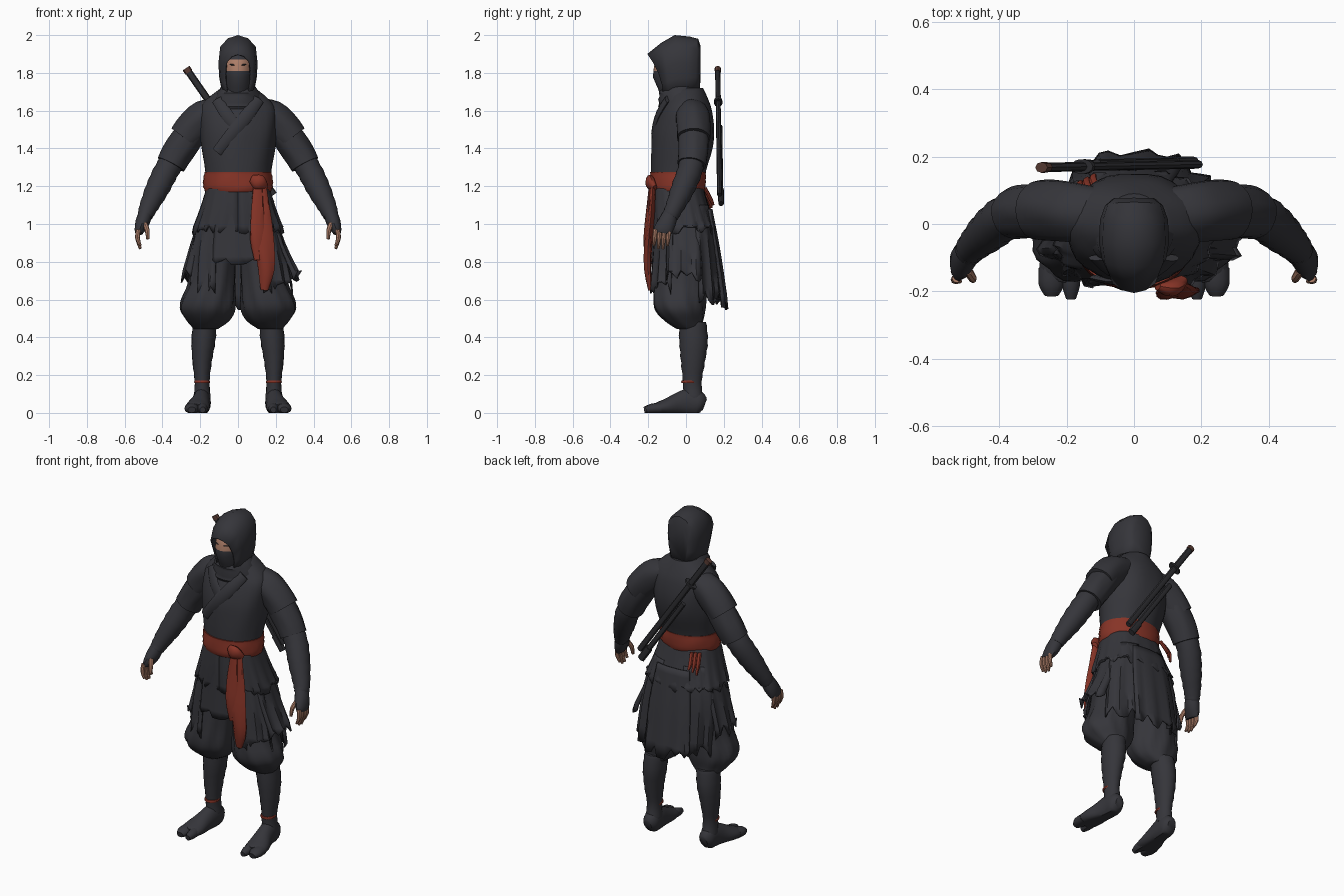
import bpy, bmesh, random
from math import sin, cos, pi, radians, copysign
from mathutils import Vector

random.seed(4)
if "Cube" in bpy.data.objects:
    bpy.data.objects.remove(bpy.data.objects["Cube"])


def material(name, rgb):
    m = bpy.data.materials.new(name)
    m.use_nodes = True
    m.diffuse_color = (*rgb, 1)
    node = m.node_tree.nodes["Principled BSDF"]
    node.inputs["Base Color"].default_value = (*rgb, 1)
    node.inputs["Roughness"].default_value = 0.9
    return m


CLOTH = material("charcoal cloth", (0.036, 0.036, 0.043))
DARK = material("black leather", (0.027, 0.027, 0.031))
RED = material("rust red sash", (0.24, 0.034, 0.020))
SKIN = material("skin", (0.42, 0.21, 0.14))
BROWN = material("brown grip", (0.10, 0.045, 0.034))


def finish(name, bm, mats, mirror=False, thick=0, angle=40):
    bmesh.ops.recalc_face_normals(bm, faces=bm.faces)
    me = bpy.data.meshes.new(name)
    bm.to_mesh(me)
    bm.free()
    ob = bpy.data.objects.new(name, me)
    bpy.context.collection.objects.link(ob)
    for m in mats:
        me.materials.append(m)
    if thick:
        ob.modifiers.new("thickness", "SOLIDIFY").thickness = thick
    if mirror:
        ob.modifiers.new("mirror", "MIRROR").use_mirror_merge = False
    bpy.ops.object.select_all(action="DESELECT")
    bpy.context.view_layer.objects.active = ob
    ob.select_set(True)
    bpy.ops.object.shade_smooth_by_angle(angle=radians(angle))
    return ob


def resample(rings, sub):
    """Catmull-Rom interpolation between rings."""
    out = []
    for i in range(len(rings) - 1):
        p = [rings[max(0, min(len(rings) - 1, i + d))] for d in (-1, 0, 1, 2)]
        for s in range(sub):
            t = s / sub
            out.append([b + .5 * t * (c - a + t * (2*a - 5*b + 4*c - d + t * (3*(b - c) + d - a)))
                        for a, b, c, d in zip(*p)])
    return out + [list(rings[-1])]


def loft(name, mats, rings, n=20, sub=3, flat=False, folds=0, amp=0.0, wrap=0.0,
         ref=(0, 1, 0), rule=None, **kw):
    """Skin elliptical rings (x, y, z, rx, ry) along a path."""
    rings = resample(rings, sub)
    pts = [Vector(r[:3]) for r in rings]
    bm = bmesh.new()
    loops = []
    for i, r in enumerate(rings):
        u, v = Vector((1, 0, 0)), Vector((0, -1, 0))
        if not flat:
            t = (pts[min(i + 1, len(pts) - 1)] - pts[max(i - 1, 0)]).normalized()
            u = t.cross(Vector(ref)).normalized()
            v = t.cross(u)
        loop = []
        for k in range(n):
            a = 2 * pi * k / n
            f = 1 + wrap * (i % 2) + amp * sin(folds * a + i * .35) * sin(pi * i / len(rings))
            co = pts[i] + u * (cos(a) * r[3] * f) + v * (sin(a) * r[4] * f)
            co.z = max(co.z, 0)
            loop.append(bm.verts.new(co))
        loops.append(loop)
    for a, b in zip(loops, loops[1:]):
        for k in range(n):
            bm.faces.new((a[k], a[(k + 1) % n], b[(k + 1) % n], b[k]))
    bm.faces.new(loops[0])
    bm.faces.new(loops[-1])
    if rule:
        for f in bm.faces:
            f.material_index = rule(f.calc_center_median())
    return finish(name, bm, mats, **kw)


def panel(name, a0, a1, rings, jag=.03, pleat=.035):
    """Hanging cloth around the hips, rings (z, rx, ry, cy), torn at the hem."""
    rings = resample(rings, 4)
    cols = max(6, int((a1 - a0) / 6))
    bm = bmesh.new()
    grid = []
    for i, (z, rx, ry, cy) in enumerate(rings):
        h = i / (len(rings) - 1)
        row = []
        for k in range(cols + 1):
            a = radians(a0 + (a1 - a0) * k / cols)
            sx, sy = (copysign(abs(c) ** .8, c) for c in (sin(a), -cos(a)))
            f = 1 + pleat * h * sin(k * 1.9)
            dz = random.uniform(-jag, jag) if i == len(rings) - 1 else 0
            row.append(bm.verts.new((rx * f * sx, cy + ry * f * sy, z + dz)))
        grid.append(row)
    for r, s in zip(grid, grid[1:]):
        for k in range(cols):
            bm.faces.new((r[k], r[k + 1], s[k + 1], s[k]))
    return finish(name, bm, [CLOTH], thick=.008)


# Torso, scarf and crossed lapels
loft("torso", [CLOTH], [(0, -.05, 1.14, .165, .13), (0, -.04, 1.28, .175, .145), (0, -.02, 1.4, .195, .162),
     (0, -.01, 1.5, .205, .162), (0, 0, 1.6, .205, .138), (0, .005, 1.66, .165, .112),
     (0, 0, 1.72, .09, .09)], n=32, flat=True, folds=7, amp=.02)
loft("scarf", [CLOTH], [(0, -.01, 1.61, .145, .13), (0, -.025, 1.66, .125, .115), (0, -.03, 1.71, .1, .105),
     (0, -.03, 1.745, .07, .08)], n=28, flat=True, folds=5, amp=.03, wrap=.05)
loft("upper_lapel", [CLOTH], [(.11, -.1, 1.66, .03, .012), (.05, -.148, 1.58, .035, .012),
     (-.03, -.172, 1.48, .035, .012), (-.11, -.16, 1.38, .03, .01)], n=8)
loft("under_lapel", [CLOTH], [(-.11, -.1, 1.66, .03, .01), (-.06, -.145, 1.58, .033, .01),
     (.0, -.167, 1.51, .03, .008)], n=8)

# Head with mask and bare eye strip
loft("head", [CLOTH, SKIN], [(0, -.05, 1.64, .06, .07), (0, -.06, 1.72, .07, .09), (0, -.07, 1.775, .075, .104),
     (0, -.07, 1.81, .078, .103), (0, -.068, 1.84, .077, .1), (0, -.066, 1.872, .073, .096),
     (0, -.05, 1.94, .045, .06)], n=24, sub=1, flat=True,
     rule=lambda c: int(1.81 < c.z < 1.872 and c.y < -.09))
loft("eyes", [DARK], [(.018, -.166, 1.842, .002, .002), (.03, -.162, 1.843, .0035, .0035),
     (.043, -.152, 1.844, .002, .002)], n=8, mirror=True)

# Pointed hood: arches from visor tip to the back of the head
section = [(.75, 0), (.95, .3), (1, .55), (.9, .82), (.5, .95), (0, 1)]
section += [(-x, h) for x, h in section[-2::-1]]
arches = [(-.205, 1.9, -.12, 1.67, .07), (-.13, 1.96, -.09, 1.67, .096), (-.06, 2.0, -.05, 1.67, .104),
          (.02, 1.992, .01, 1.68, .101), (.065, 1.98, .05, 1.69, .086), (.078, 1.94, .075, 1.71, .062)]
bm = bmesh.new()
rows = [[bm.verts.new((x * w, yb + (yt - yb) * h * h, zb + (zt - zb) * h)) for x, h in section]
        for yt, zt, yb, zb, w in arches]
for r, s in zip(rows, rows[1:]):
    for k in range(len(section) - 1):
        bm.faces.new((r[k], r[k + 1], s[k + 1], s[k]))
bm.faces.new(rows[-1])
finish("hood", bm, [CLOTH], thick=.008, angle=45)

# Layered sleeves, forearm wraps and half gloves
loft("shoulder_capes", [CLOTH], [(.09, .03, 1.61, .06, .075), (.172, .035, 1.572, .086, .088),
     (.24, .04, 1.51, .088, .09), (.285, .04, 1.455, .085, .088)], folds=5, amp=.04, mirror=True)
loft("sleeves", [CLOTH], [(.215, .04, 1.53, .078, .08), (.278, .04, 1.44, .081, .082), (.325, .037, 1.37, .08, .08),
     (.355, .03, 1.315, .078, .076)], folds=6, amp=.04, mirror=True)
loft("forearm_wraps", [CLOTH], [(.33, .035, 1.36, .06, .06), (.38, .02, 1.28, .064, .064), (.43, -.02, 1.18, .06, .06),
     (.478, -.065, 1.08, .046, .046), (.493, -.085, 1.04, .038, .042)], sub=4, wrap=.06, mirror=True)
loft("gloves", [CLOTH], [(.488, -.08, 1.06, .036, .04), (.505, -.1, 1.01, .038, .048), (.52, -.12, .97, .028, .05),
     (.524, -.125, .95, .02, .044)], n=12, mirror=True)
for i, drop in enumerate((.885, .868, .87, .886)):
    y = -.09 - .024 * i
    loft(f"finger_{i + 1}", [SKIN], [(.527, y, .97, .0135, .0125), (.532, y - .004, .925, .0125, .012),
         (.517, y - .008, drop, .007, .007)], n=8, sub=2, mirror=True)
loft("thumbs", [SKIN], [(.493, -.14, 1.0, .014, .014), (.48, -.16, .965, .013, .013),
     (.478, -.168, .92, .008, .008)], n=8, sub=2, mirror=True)

# Baggy trousers, shin wraps and ankle cords
loft("trousers", [CLOTH], [(.09, -.03, 1.1, .09, .115), (.115, -.02, .9, .11, .13), (.137, -.028, .7, .122, .137),
     (.157, -.035, .6, .142, .138), (.162, -.03, .54, .142, .13), (.16, -.01, .485, .11, .1),
     (.17, .02, .445, .065, .07)], n=36, flat=True, folds=9, amp=.04, mirror=True)
loft("shin_wraps", [CLOTH], [(.175, .035, .48, .062, .07), (.183, .04, .38, .062, .074), (.19, .037, .27, .05, .062),
     (.19, .033, .16, .038, .048), (.19, .04, .08, .045, .052)], sub=4, flat=True, wrap=.05, mirror=True)
loft("ankle_cords", [RED], [(.19, .022, .157, .04, .046), (.19, .022, .164, .043, .048),
     (.19, .022, .171, .04, .046)], flat=True, sub=1, mirror=True)

# Split-toe boots
loft("boots", [CLOTH], [(.19, .1, .045, .025, .03), (.19, .075, .052, .045, .06), (.192, .02, .055, .047, .075),
     (.2, -.04, .045, .052, .062), (.212, -.1, .032, .064, .045), (.218, -.145, .026, .064, .033),
     (.222, -.165, .022, .055, .025)], ref=(0, 0, 1), mirror=True)
for name, x, w, tip in (("big_toes", .187, .027, -.222), ("outer_toes", .245, .038, -.212)):
    loft(name, [CLOTH], [(x, -.13, .025, w, .03), (x, -.18, .022, w, .027), (x, tip, .016, w * .55, .016)],
         n=12, ref=(0, 0, 1), mirror=True)

# Jacket hem and torn skirt panels
panel("jacket_hem", 0, 360, [(1.2, .165, .135, -.045), (1.08, .2, .155, -.03), (.97, .238, .172, -.012)])
panel("front_flap", -30, 32, [(1.1, .19, .15, -.03), (.95, .22, .165, -.02), (.8, .24, .172, -.02)], .02)
for side, tag, extra in ((1, "left", .02), (-1, "right", -.015)):
    for part, a, b, hem, flare, depth in (("front", 22, 74, .66, .275, .188), ("side", 62, 118, .72, .305, .18),
                                          ("rear", 108, 164, .61, .26, .2)):
        a0, a1 = sorted((a * side, b * side))
        panel(f"{tag}_{part}_skirt", a0, a1, [(1.1, .185, .145, -.02), (.9, .245, .17, -.01),
              (hem, flare + extra, depth, -.01)], .04, .05)
panel("back_skirt", 150, 210, [(1.08, .19, .15, -.01), (.85, .24, .18, .0), (.58, .26, .215, .0)], .04, .05)

# Red sash, knot and hanging ends
loft("sash", [RED], [(0, -.045, 1.17, .172, .14), (0, -.045, 1.195, .18, .148), (0, -.043, 1.235, .181, .149),
     (0, -.042, 1.275, .176, .146)], n=32, flat=True, folds=6, amp=.015, wrap=.015)
loft("sash_knot", [RED], [(.07, -.185, 1.24, .02, .012), (.11, -.19, 1.22, .042, .026), (.145, -.165, 1.19, .02, .014)], n=12)
loft("long_sash_end", [RED], [(.12, -.175, 1.21, .03, .014), (.128, -.185, 1.05, .042, .018), (.138, -.2, .88, .048, .02),
     (.15, -.2, .75, .042, .018), (.14, -.19, .65, .02, .01)], n=12, folds=3, amp=.18)
loft("short_sash_end", [RED], [(.105, -.185, 1.2, .025, .012), (.1, -.2, 1.05, .034, .014), (.098, -.212, .92, .036, .012),
     (.108, -.208, .81, .022, .008)], n=12, folds=3, amp=.18)
for i in range(3):
    x = -.15 + .02 * i
    loft(f"side_tassel_{i + 1}", [RED], [(x, .08 + .01 * i, 1.19, .011, .01), (x - .012, .112 + .01 * i, 1.13, .012, .01),
         (x - .008, .125 + .01 * i, 1.07 + .015 * i, .007, .006)], n=8)

# Back-slung sword with grip and guard, plus a short scabbard beside it
top, end = Vector((-.275, .168, 1.825)), Vector((.225, .178, 1.105))


def rod(name, mat, t0, t1, rx, ry, shift=(0, 0, 0), n=8):
    a, b = (top.lerp(end, t) + Vector(shift) for t in (t0, t1))
    loft(name, [mat], [(*a, rx, ry), (*a.lerp(b, .5), rx, ry), (*b, rx, ry)], n=n, sub=1)


beside = (-.045, .008, -.005)
rod("sword_pommel", BROWN, 0, .03, .022, .016)
rod("sword_grip", DARK, .03, .24, .019, .014)
rod("sword_guard", DARK, .24, .255, .04, .022, n=14)
rod("sword_scabbard", DARK, .255, .93, .018, .013)
rod("short_scabbard", DARK, .42, .9, .016, .012, beside)
rod("short_scabbard_tip", DARK, .88, .99, .022, .015, beside)
